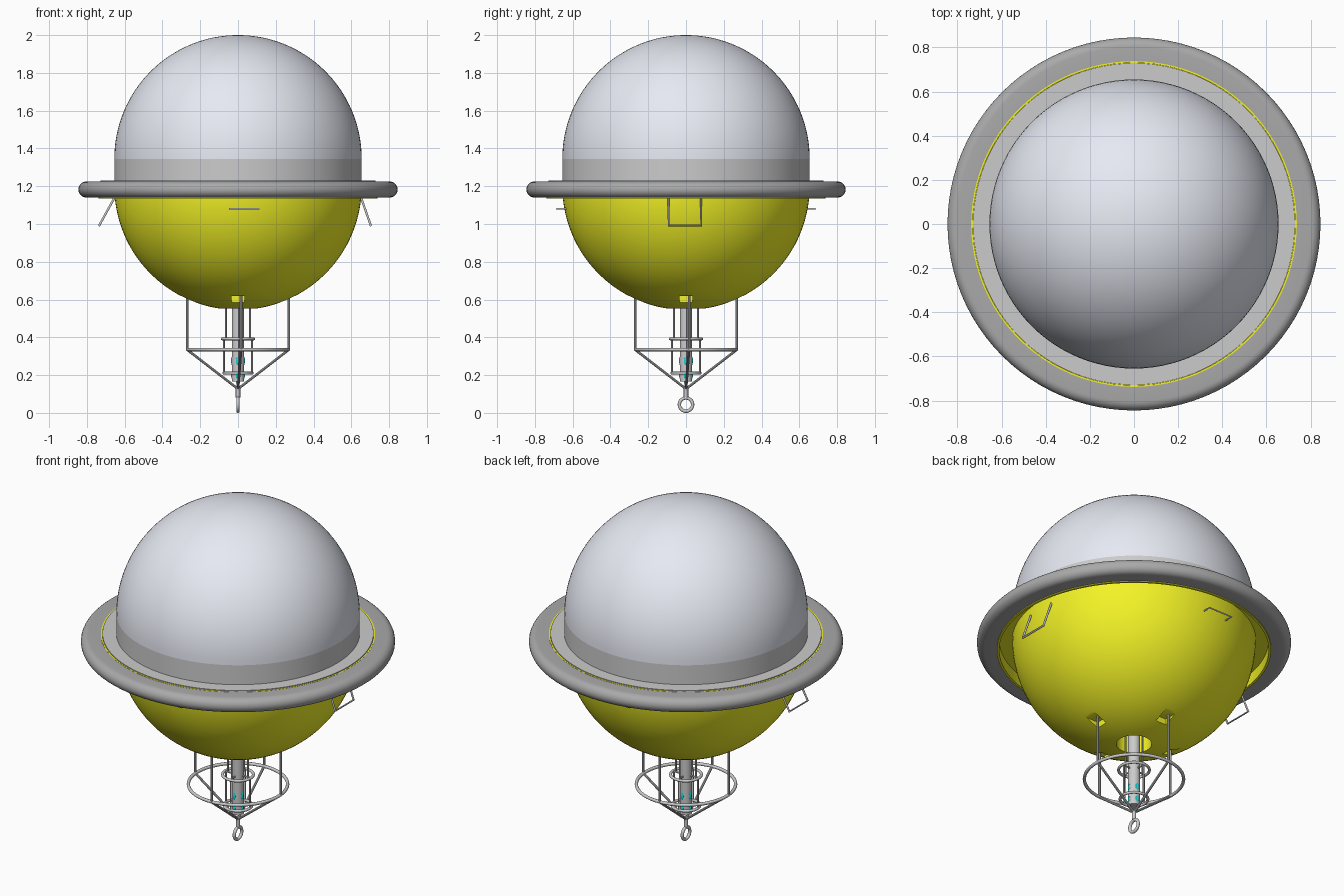
import bpy, bmesh
from math import sin, cos, pi, sqrt, asin, radians
from mathutils import Matrix, Vector

if "Cube" in bpy.data.objects:
    bpy.data.objects.remove(bpy.data.objects["Cube"])


def paint(ob, name, color):
    mat = bpy.data.materials.get(name) or bpy.data.materials.new(name)
    mat.diffuse_color = (*color, 1)
    mat.use_nodes = True
    mat.node_tree.nodes["Principled BSDF"].inputs["Base Color"].default_value = mat.diffuse_color
    ob.data.materials.append(mat)


def smooth(ob):
    bpy.ops.object.select_all(action='DESELECT')
    ob.select_set(True)
    bpy.context.view_layer.objects.active = ob
    bpy.ops.object.shade_smooth_by_angle(angle=radians(35))


def lathe(name, profile, steps=96, closed=False):
    bm = bmesh.new()
    vs = [bm.verts.new((r, 0, z)) for r, z in profile]
    pairs = list(zip(vs, vs[1:])) + ([(vs[-1], vs[0])] if closed else [])
    edges = [bm.edges.new(p) for p in pairs]
    bmesh.ops.spin(bm, geom=vs + edges, axis=(0, 0, 1), cent=(0, 0, 0),
                   angle=2 * pi, steps=steps)
    bmesh.ops.remove_doubles(bm, verts=bm.verts, dist=1e-5)
    bmesh.ops.recalc_face_normals(bm, faces=bm.faces)
    me = bpy.data.meshes.new(name)
    bm.to_mesh(me)
    bm.free()
    ob = bpy.data.objects.new(name, me)
    bpy.context.collection.objects.link(ob)
    smooth(ob)
    return ob


def tube(name, pts, r):
    cu = bpy.data.curves.new(name, 'CURVE')
    cu.dimensions = '3D'
    cu.bevel_depth, cu.bevel_resolution, cu.use_fill_caps = r, 3, True
    sp = cu.splines.new('POLY')
    sp.points.add(len(pts) - 1)
    for p, co in zip(sp.points, pts):
        p.co = (*co, 1)
    ob = bpy.data.objects.new(name, cu)
    bpy.context.collection.objects.link(ob)
    bpy.ops.object.select_all(action='DESELECT')
    ob.select_set(True)
    bpy.context.view_layer.objects.active = ob
    bpy.ops.object.convert(target='MESH')
    ob = bpy.context.object
    smooth(ob)
    return ob


def torus(name, z, R, r, rot=(0, 0, 0)):
    bpy.ops.mesh.primitive_torus_add(location=(0, 0, z), rotation=rot, major_radius=R,
                                     minor_radius=r, major_segments=64, minor_segments=12)
    ob = bpy.context.object
    ob.name = name
    smooth(ob)
    return ob


def polar(r, a, z):
    return Vector((r * cos(a), r * sin(a), z))


R = 0.655
YELLOW = (0.9, 0.9, 0.02)

# upper dome
dome = lathe("dome", [(R * cos(i * pi / 64), 1.345 + R * sin(i * pi / 64)) for i in range(32)] + [(0, 2.0)])
paint(dome, "dome_white", (0.8, 0.82, 0.9))

# cylindrical collar with flange
collar = lathe("dome_collar", [(R, 1.345), (R, 1.23), (0.729, 1.23), (0.729, 1.215), (R - 0.02, 1.215)])
paint(collar, "collar_grey", (0.65, 0.65, 0.65))

# rubber fender ring with rounded outer side
c = 0.0425
arc = [(0.8025 + c * cos(a), 1.1825 + c * sin(a)) for a in [(-90 + 15 * i) * pi / 180 for i in range(13)]]
fender = lathe("fender_ring", [(0.738, 1.14)] + arc + [(0.738, 1.225)], closed=True)
paint(fender, "rubber", (0.4, 0.4, 0.4))

# yellow hull with central well and rim lip
well = 0.095
a0 = asin(well / R)
bowl = [(R * sin(a), 1.2 - R * cos(a)) for a in [a0 + (pi / 2 - a0) * i / 32 for i in range(33)]]
hull = lathe("hull", [(0, 1.1), (well, 1.1)] + bowl +
             [(0.725, 1.2), (0.725, 1.135), (0.738, 1.135), (0.738, 1.226), (0.73, 1.226),
              (0.73, 1.214), (0, 1.214)])

# leg pockets cut from the hull
bm = bmesh.new()
for k in range(4):
    m = (Matrix.Rotation(k * pi / 2, 4, 'Z') @ Matrix.Translation((0.305, 0, 0.57))
         @ Matrix.Diagonal((0.16, 0.07, 0.10, 1)))
    bmesh.ops.create_cube(bm, size=1, matrix=m)
me = bpy.data.meshes.new("pocket_cutter")
bm.to_mesh(me)
bm.free()
cutter = bpy.data.objects.new("pocket_cutter", me)
bpy.context.collection.objects.link(cutter)
cutter.hide_render = True
mod = hull.modifiers.new("pockets", 'BOOLEAN')
mod.object, mod.operation, mod.solver = cutter, 'DIFFERENCE', 'EXACT'
bpy.context.view_layer.objects.active = hull
bpy.ops.object.modifier_apply(modifier=mod.name)
bpy.data.objects.remove(cutter)
smooth(hull)
paint(hull, "hull_yellow", YELLOW)

# lifting handles: tilted on the sides, level on front and back
h = 0.006
for name, s, x in (("right_handle", 1, 0.703), ("left_handle", -1, 0.735)):
    tube(name, [(s * 0.648, -0.092, 1.15), (s * x, -0.092, 0.992),
                (s * x, 0.08, 0.992), (s * 0.648, 0.08, 1.15)], h)
for name, s in (("front_handle", -1), ("back_handle", 1)):
    x0, x1 = -s * 0.11, s * 0.045
    y0, y1 = s * 0.625, s * 0.685
    tube(name, [(x0, y0, 1.08), (x0, y1, 1.08), (x1, y1, 1.08), (x1, y0, 1.08)], h * 0.7)

# lower frame: legs, converging struts, ring
for k in range(4):
    a = k * pi / 2 + 0.06
    tube("leg_%d" % k, [polar(0.27, a, 0.62), polar(0.27, a, 0.335)], 0.007)
    tube("strut_%d" % k, [polar(0.27, a, 0.335), polar(0.004, a, 0.13)], 0.007)
torus("frame_ring", 0.335, 0.267, 0.009)

# mooring eye
lathe("mooring_stem", [(0, 0.14), (0.012, 0.14), (0.012, 0.082), (0, 0.082)], 24)
torus("mooring_eye", 0.044, 0.035, 0.009, (0, pi / 2, 0))

# instrument tube and its guard cage
lathe("instrument_tube", [(0, 1.1), (0.033, 1.1), (0.033, 0.165), (0, 0.165)], 32)
torus("upper_guard_ring", 0.392, 0.083, 0.008)
torus("lower_guard_ring", 0.21, 0.075, 0.008)
for k in range(4):
    a = k * pi / 2 + 0.06
    tube("upper_guard_rod_%d" % k, [polar(0.064, a, 0.39), polar(0.064, a, 0.75)], 0.005)
    tube("lower_guard_rod_%d" % k, [polar(0.075, a, 0.39), polar(0.075, a, 0.21)], 0.005)
    tube("guard_spoke_%d" % k, [polar(0.03, a, 0.392), polar(0.083, a, 0.392)], 0.005)

# cyan sensor windows around the tube
for k in range(4):
    for z, hz in ((0.275, 0.027), (0.2, 0.024)):
        p = polar(0.027, k * pi / 2 - 0.1, z)
        bpy.ops.mesh.primitive_uv_sphere_add(segments=16, ring_count=8, radius=1, location=p)
        ob = bpy.context.object
        ob.name = "sensor_window"
        ob.scale = (0.01, 0.01, hz)
        smooth(ob)
        paint(ob, "cyan", (0.0, 0.8, 0.85))
